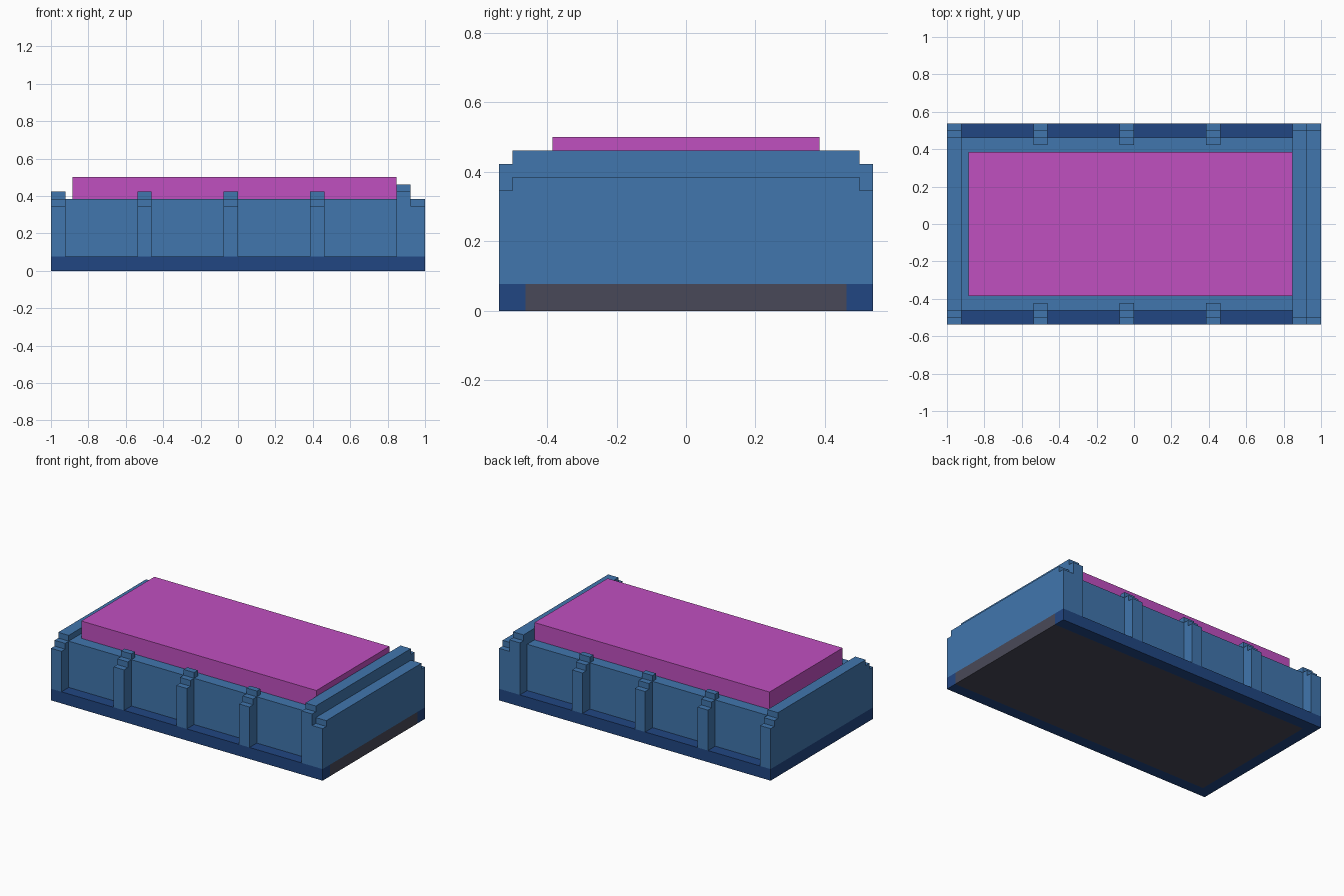
import bpy
import bmesh
from mathutils import Vector

cube = bpy.data.objects.get("Cube")
if cube:
    bpy.data.objects.remove(cube, do_unlink=True)

U = 2 / 26          # one block; the whole shape sits on a half-block grid


def material(name, rgb):
    lin = [((c / 255 + 0.055) / 1.055) ** 2.4 for c in rgb] + [1.0]
    m = bpy.data.materials.new(name)
    m.use_nodes = True
    m.diffuse_color = lin
    m.node_tree.nodes["Principled BSDF"].inputs["Base Color"].default_value = lin
    return m


BLUE = material("mid blue", (65, 118, 174))
NAVY = material("navy blue", (33, 70, 130))
GRAY = material("slate gray", (73, 73, 88))
PINK = material("magenta", (192, 80, 192))


def prism(name, mat, points, direction):
    """Extrude a flat outline (in block units) along a direction."""
    bm = bmesh.new()
    face = bm.faces.new([bm.verts.new(Vector(p) * U) for p in points])
    out = bmesh.ops.extrude_face_region(bm, geom=[face], use_keep_orig=True)
    moved = [g for g in out["geom"] if isinstance(g, bmesh.types.BMVert)]
    bmesh.ops.translate(bm, verts=moved, vec=Vector(direction) * U)
    bmesh.ops.recalc_face_normals(bm, faces=bm.faces)
    mesh = bpy.data.meshes.new(name)
    bm.to_mesh(mesh)
    bm.free()
    mesh.materials.append(mat)
    ob = bpy.data.objects.new(name, mesh)
    bpy.context.collection.objects.link(ob)
    return ob


def box(name, mat, x0, x1, y, z0, z1):
    return prism(name, mat, [(x0, -y, z0), (x1, -y, z0), (x1, y, z0), (x0, y, z0)],
                 (0, 0, z1 - z0))


def end_wall(name, x0, steps):
    """Full-width wall, one block thick, with stepped upper corners."""
    half = [(7, 1)]
    for i, (y, z) in enumerate(steps):
        half.append((y, z))
        if i + 1 < len(steps):
            half.append((steps[i + 1][0], z))
    outline = half + [(-y, z) for y, z in reversed(half)]
    return prism(name, BLUE, [(x0, y, z) for y, z in outline], (1, 0, 0))


# Base: gray floor inside a navy border that is open at the +x end
box("floor", GRAY, -12, 13, 6, 0, 1)
prism("base_border", NAVY,
      [(13, -7, 0), (13, -6, 0), (-12, -6, 0), (-12, 6, 0),
       (13, 6, 0), (13, 7, 0), (-13, 7, 0), (-13, -7, 0)], (0, 0, 1))

# Body and the raised block on top
box("body", BLUE, -12, 11, 6, 1, 5)
box("top_block", PINK, -11.5, 11, 5, 5, 6.5)

# Stepped end walls
end_wall("right_end_wall", -13, [(7, 4.5), (6.5, 5), (6, 5.5)])
end_wall("left_inner_wall", 11, [(7, 5.5), (6.5, 6)])
end_wall("left_outer_wall", 12, [(7, 4.5), (6.5, 5)])

# Stepped ribs hooked over the long walls
RIB = [(7, 1), (7, 4.5), (6.5, 4.5), (6.5, 5), (6, 5), (6, 5.5),
       (5.5, 5.5), (5.5, 4.95), (5.95, 4.95), (5.95, 1)]
for side, s in (("front", -1), ("back", 1)):
    for i, x in enumerate((-7, -1, 5), 1):
        prism(f"{side}_rib_{i}", BLUE, [(x, s * y, z) for y, z in RIB], (1, 0, 0))
